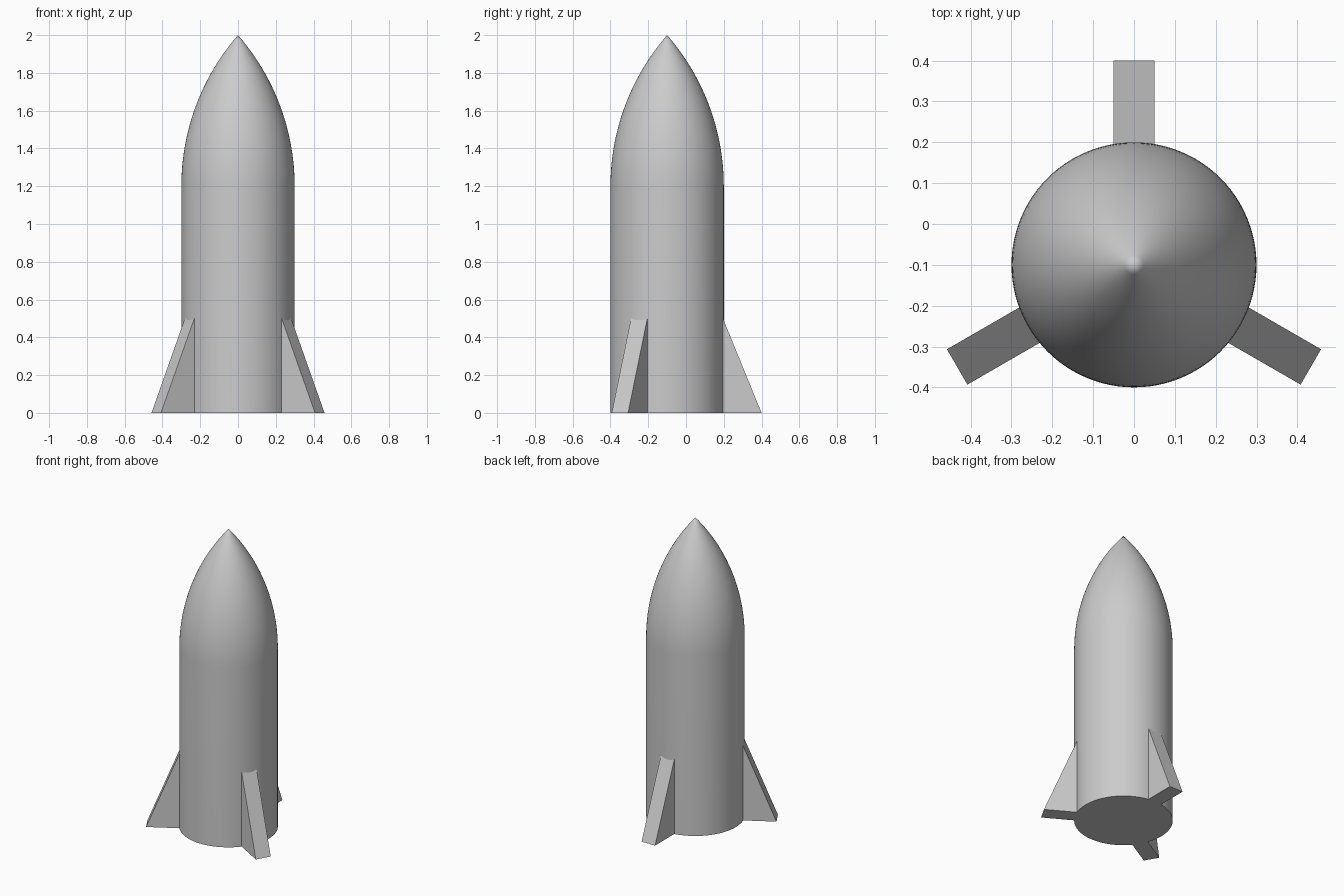
import bpy
import bmesh
import math
from mathutils import Matrix, Vector

cube = bpy.data.objects.get("Cube")
if cube:
    bpy.data.objects.remove(cube, do_unlink=True)

AXIS = Vector((0, -0.1, 0))
RADIUS, SHOULDER, HEIGHT = 0.3, 1.2, 2.0

grey = bpy.data.materials.new("plain_grey")
grey.use_nodes = True
grey.diffuse_color = (0.6, 0.6, 0.6, 1)
grey.node_tree.nodes["Principled BSDF"].inputs["Base Color"].default_value = (0.6, 0.6, 0.6, 1)


def add_object(name, bm):
    bmesh.ops.recalc_face_normals(bm, faces=bm.faces)
    mesh = bpy.data.meshes.new(name)
    bm.to_mesh(mesh)
    bm.free()
    mesh.materials.append(grey)
    obj = bpy.data.objects.new(name, mesh)
    obj.location = AXIS
    bpy.context.collection.objects.link(obj)
    return obj


# Body: straight tube with a tangent-arc nose, spun around the axis
length = HEIGHT - SHOULDER
arc = (RADIUS ** 2 + length ** 2) / (2 * RADIUS)
sweep = math.asin(length / arc)
steps = 24
profile = [(0, 0), (RADIUS, 0)]
for i in range(steps):
    a = sweep * i / steps
    profile.append((RADIUS - arc + arc * math.cos(a), SHOULDER + arc * math.sin(a)))
profile.append((0, HEIGHT))

bm = bmesh.new()
verts = [bm.verts.new((r, 0, z)) for r, z in profile]
edges = [bm.edges.new(pair) for pair in zip(verts, verts[1:])]
bmesh.ops.spin(bm, geom=verts + edges, cent=(0, 0, 0), axis=(0, 0, 1),
               angle=math.tau, steps=96)
bmesh.ops.remove_doubles(bm, verts=bm.verts, dist=0.0001)
body = add_object("rocket_body", bm)
bpy.ops.object.select_all(action='DESELECT')
body.select_set(True)
bpy.context.view_layer.objects.active = body
bpy.ops.object.shade_smooth_by_angle(angle=math.radians(40))


# Fins: triangular slabs, with the root buried in the body
def add_fin(name, degrees):
    bm = bmesh.new()
    outline = [(0.2, 0), (0.5, 0), (0.296, 0.5), (0.2, 0.5)]
    face = bm.faces.new([bm.verts.new((r, -0.05, z)) for r, z in outline])
    slab = bmesh.ops.extrude_face_region(bm, geom=[face])
    moved = [v for v in slab["geom"] if isinstance(v, bmesh.types.BMVert)]
    bmesh.ops.translate(bm, verts=moved, vec=(0, 0.1, 0))
    bmesh.ops.rotate(bm, verts=bm.verts, cent=(0, 0, 0),
                     matrix=Matrix.Rotation(math.radians(degrees), 3, 'Z'))
    add_object(name, bm)


for name, degrees in (("back_fin", 90), ("right_fin", 210), ("left_fin", 330)):
    add_fin(name, degrees)
